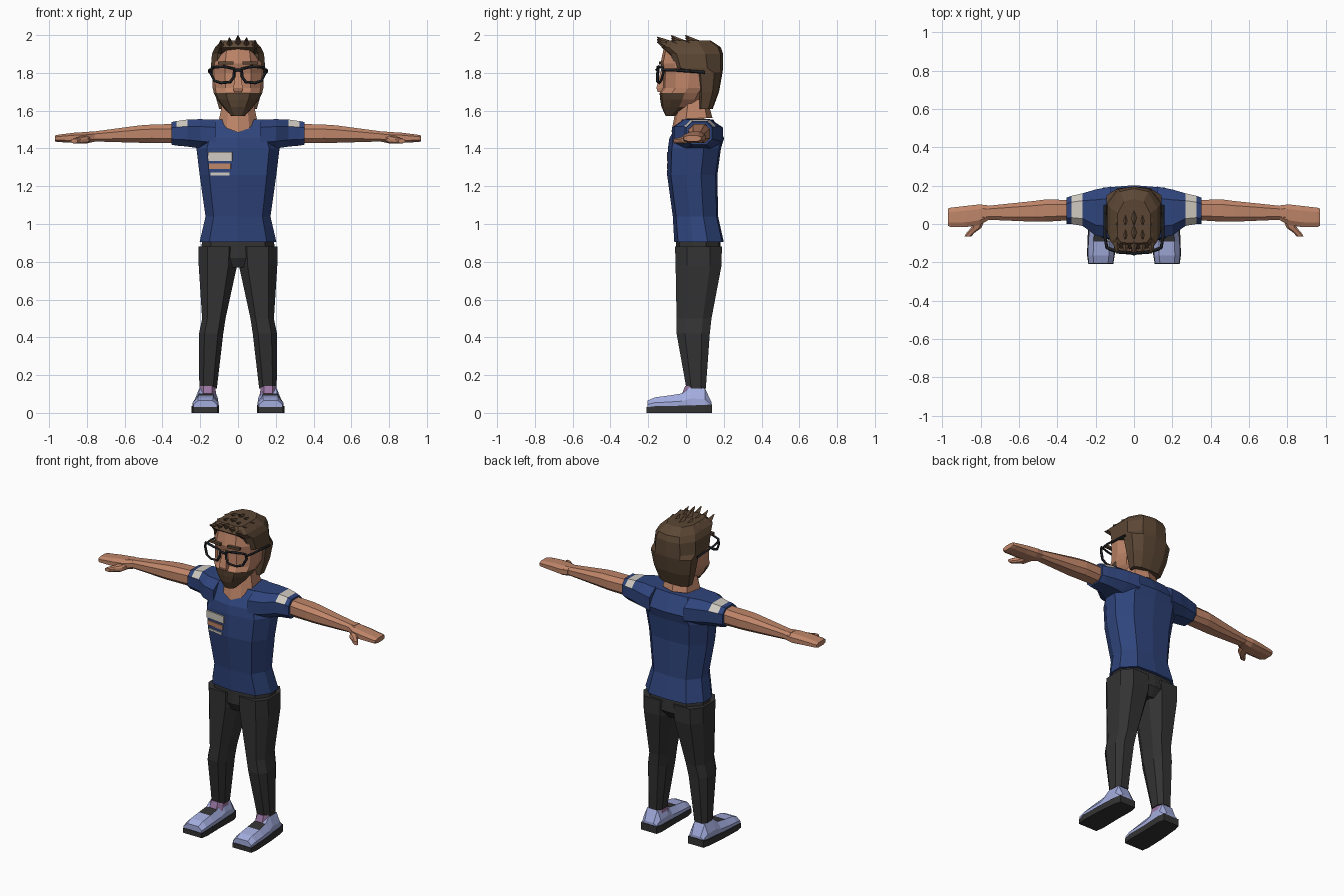
import bpy, bmesh, math
from mathutils import Vector, Matrix

if "Cube" in bpy.data.objects:
    bpy.data.objects.remove(bpy.data.objects["Cube"])


def material(name, r, g, b):
    m = bpy.data.materials.new(name)
    m.diffuse_color = (r, g, b, 1)
    m.use_nodes = True
    m.node_tree.nodes["Principled BSDF"].inputs["Base Color"].default_value = m.diffuse_color
    return m


SKIN = material("skin", .52, .235, .14)
SHIRT = material("navy_cloth", .028, .058, .2)
PANTS = material("charcoal_cloth", .033, .033, .034)
HAIR = material("brown_hair", .105, .062, .035)
BLACK = material("black_plastic", .012, .014, .017)
PALE = material("pale_print", .62, .58, .52)
SHOE = material("lavender_leather", .37, .42, .74)
SOCK = material("mauve_knit", .32, .18, .36)

OCT = [(-.55, -1), (.55, -1), (1, -.5), (1, .5), (.55, 1), (-.55, 1), (-1, .5), (-1, -.5)]


def both(half):
    """Mirror a half profile (front to back) into a closed one."""
    return half + [(-a, b) for a, b in reversed(half) if a > 0]


BODY = both([(0, -1), (.75, -.85), (1, -.25), (1, .35), (.65, .93), (0, 1)])
FACE = both([(0, -1), (.5, -.9), (.9, -.45), (1, .1), (.85, .7), (.4, 1)])
SCALP = both([(0, -1), (.78, -.97), (1, -.75), (1, .35), (.6, .9), (0, 1)])
TRAPEZE = [(-1, -1), (1, -1), (1, -.2), (.6, 1), (-.6, 1), (-1, -.2)]
BLOCK = [(-1, -1), (1, -1), (1, 1), (-1, 1)]


def finish(name, bm, mats, mirror=False, rule=None):
    bmesh.ops.recalc_face_normals(bm, faces=bm.faces)
    if rule:
        for f in bm.faces:
            f.material_index = rule(f.calc_center_median(), f.normal)
    me = bpy.data.meshes.new(name)
    bm.to_mesh(me)
    bm.free()
    for m in mats:
        me.materials.append(m)
    ob = bpy.data.objects.new(name, me)
    bpy.context.collection.objects.link(ob)
    if mirror:
        ob.modifiers.new("mirror", "MIRROR")
    return ob


def loft(name, rows, prof, mats, axis="z", mirror=False, rule=None):
    """Rows are (t, a0, a1, b0, b1): position on the axis and section extents."""
    bm = bmesh.new()
    rings = []
    for t, a0, a1, b0, b1 in rows:
        ring = []
        for u, v in prof:
            a = (a0 + a1) / 2 + u * (a1 - a0) / 2
            b = (b0 + b1) / 2 + v * (b1 - b0) / 2
            ring.append(bm.verts.new({"x": (t, a, b), "y": (a, t, b), "z": (a, b, t)}[axis]))
        rings.append(ring)
    n = len(prof)
    for p, q in zip(rings, rings[1:]):
        for i in range(n):
            bm.faces.new((p[i], p[(i + 1) % n], q[(i + 1) % n], q[i]))
    bm.faces.new(rings[0])
    bm.faces.new(rings[-1])
    bm.normal_update()
    return finish(name, bm, mats, mirror, rule)


def sym(rows):
    return [(z, -w, w, y0, y1) for z, w, y0, y1 in rows]


def box(name, loc, size, mat, turn=0, mirror=False):
    bm = bmesh.new()
    bmesh.ops.create_cube(bm, size=1, matrix=Matrix.Translation(loc) @ Matrix.Rotation(turn, 4, "Z")
                          @ Matrix.Diagonal((*size, 1)))
    return finish(name, bm, [mat], mirror)


def tube(name, pts, r, mat, closed=False, mirror=False):
    cu = bpy.data.curves.new(name, "CURVE")
    cu.dimensions = "3D"
    cu.bevel_depth, cu.bevel_resolution, cu.use_fill_caps = r, 0, True
    sp = cu.splines.new("POLY")
    sp.points.add(len(pts) - 1)
    for p, co in zip(sp.points, pts):
        p.co = (*co, 1)
    sp.use_cyclic_u = closed
    tmp = bpy.data.objects.new("tmp", cu)
    me = bpy.data.meshes.new_from_object(tmp)
    bm = bmesh.new()
    bm.from_mesh(me)
    bpy.data.objects.remove(tmp)
    bpy.data.meshes.remove(me)
    return finish(name, bm, [mat], mirror, lambda c, n: 0)


# Shirt: body and sleeves with a pale band over each shoulder
loft("shirt_body", sym([(.905, .203, -.062, .2), (1.04, .172, -.07, .17), (1.26, .203, -.1, .166),
                        (1.4, .22, -.096, .185), (1.455, .2, -.088, .202), (1.553, .17, -.028, .145)]),
     BODY, [SHIRT])
loft("sleeve", [(.12, -.075, .195, 1.39, 1.552), (.2, -.06, .18, 1.4, 1.555), (.268, -.01, .16, 1.41, 1.553),
                (.325, .0, .147, 1.415, 1.545), (.352, .0, .138, 1.42, 1.54)],
     OCT, [SHIRT, PALE], "x", True, lambda c, n: int(.268 < c.x < .325 and c.z > 1.5))

# Chest print: plain bars on the right breast
for i, (z, h, w, m) in enumerate([(1.357, .046, .13, PALE), (1.305, .028, .115, SKIN), (1.265, .014, .1, PALE)]):
    box(f"chest_bar_{i}", (-.095, -.0885, z), (w, .008, h), m, -.124)

# Arms, hands and thumbs
loft("arm", [(.33, .02, .125, 1.428, 1.53), (.46, .012, .128, 1.43, 1.526), (.52, .012, .12, 1.43, 1.522),
             (.76, .022, .095, 1.437, 1.49), (.79, .018, .098, 1.436, 1.49)], OCT, [SKIN], "x", True)
loft("hand", [(.76, .02, .097, 1.435, 1.49), (.805, -.005, .102, 1.428, 1.487), (.87, -.015, .095, 1.43, 1.483),
              (.955, -.016, .085, 1.434, 1.472), (.97, -.01, .08, 1.438, 1.468)], OCT, [SKIN], "x", True)
loft("thumb", [(.03, .775, .83, 1.43, 1.475), (-.02, .795, .85, 1.425, 1.462), (-.045, .83, .872, 1.425, 1.455),
               (-.066, .85, .885, 1.428, 1.45)], OCT, [SKIN], "y", True)

# Trousers
loft("trouser_seat", sym([(.77, .1, -.03, .15), (.82, .195, -.054, .188), (.94, .19, -.052, .18)]), BODY, [PANTS])
loft("trouser_leg", [(.13, .112, .205, .002, .105), (.42, .078, .206, -.05, .126), (.5, .066, .19, -.05, .135),
                     (.78, .005, .208, -.055, .188), (.88, .0, .208, -.058, .19)], OCT, [PANTS], mirror=True)

# Socks and shoes
loft("sock", [(.08, .115, .205, -.03, .105), (.142, .12, .2, -.005, .095)], OCT, [SOCK], mirror=True)
loft("sole", [(-.208, .108, .238, 0, .03), (-.16, .1, .245, 0, .036), (-.03, .102, .24, 0, .038),
              (.1, .1, .228, 0, .042), (.138, .11, .218, 0, .045)], BLOCK, [PANTS], "y", True)
loft("shoe_upper", [(-.205, .11, .236, .03, .065), (-.165, .104, .24, .035, .082), (-.09, .104, .238, .035, .092),
                    (-.02, .106, .232, .035, .103), (.025, .106, .226, .035, .138), (.1, .106, .224, .035, .13),
                    (.134, .114, .214, .035, .06)],
     TRAPEZE, [SHOE, PANTS], "y", True, lambda c, n: int(-.09 < c.y < -.02 and n.z > .8))

# Neck with a scooped neckline lying on the shirt
bm = bmesh.new()
scoop = [(0, -.078, 1.485), (.06, -.058, 1.507), (.1, .0, 1.557), (.085, .11, 1.562), (0, .14, 1.562),
         (-.085, .11, 1.562), (-.1, .0, 1.557), (-.06, -.058, 1.507)]
low = [bm.verts.new(p) for p in scoop]
top = [bm.verts.new((p[0] * .78, .045 + (p[1] - .045) * .72, 1.66)) for p in scoop]
for i in range(8):
    j = (i + 1) % 8
    bm.faces.new((low[i], low[j], top[j], top[i]))
bm.faces.new(low)
bm.faces.new(top)
finish("neck", bm, [SKIN])

# Head: the lower front is beard
loft("head", sym([(1.572, .035, -.108, -.06), (1.62, .08, -.13, .04), (1.66, .112, -.137, .08),
                  (1.693, .128, -.14, .1), (1.72, .134, -.124, .12), (1.8, .136, -.122, .13),
                  (1.85, .135, -.135, .14), (1.94, .118, -.116, .14)]),
     FACE, [SKIN, HAIR], rule=lambda c, n: int(c.z < 1.69 and c.y < .0))
loft("nose", sym([(1.7, .022, -.15, -.1), (1.72, .025, -.157, -.1), (1.82, .01, -.132, -.1)]), TRAPEZE[::-1],
     [SKIN])
box("eyebrow", (.064, -.131, 1.852), (.08, .018, .015), HAIR, .1, True)

# Hair: cap, back of the head and swept spikes
loft("hair_cap", sym([(1.61, .1, .07, .142), (1.7, .125, .07, .175), (1.8, .142, .06, .193), (1.825, .144, -.06, .196),
                      (1.9, .138, -.085, .196), (1.935, .122, -.13, .185), (1.972, .085, -.1, .13)]),
     SCALP, [HAIR])
bm = bmesh.new()
for row, y in enumerate((-.085, -.01, .065)):
    for i in range(-2, 3):
        x = i * .043
        base = Vector((x, y + .03, 1.925 - abs(x) * .1))
        tip = Vector((x * 1.05, y - .068, 1.998 - abs(x) * .3 - (.008 if row == 0 else 0)))
        d = tip - base
        bmesh.ops.create_cone(bm, cap_ends=True, segments=4, radius1=.036, radius2=.003, depth=d.length,
                              matrix=Matrix.Translation((base + tip) / 2) @ d.to_track_quat("Z", "Y").to_matrix().to_4x4())
finish("hair_spikes", bm, [HAIR])

# Glasses
tube("lens_frame", [(.02, -.148, 1.822), (.075, -.148, 1.833), (.138, -.125, 1.83), (.145, -.12, 1.8),
                    (.125, -.132, 1.758), (.09, -.143, 1.747), (.04, -.15, 1.752), (.022, -.151, 1.78)],
     .008, BLACK, True, True)
tube("glasses_bridge", [(-.022, -.15, 1.81), (0, -.156, 1.816), (.022, -.15, 1.81)], .008, BLACK)
tube("glasses_temple", [(.142, -.122, 1.816), (.152, -.06, 1.815), (.15, .1, 1.803)], .008, BLACK, False, True)
